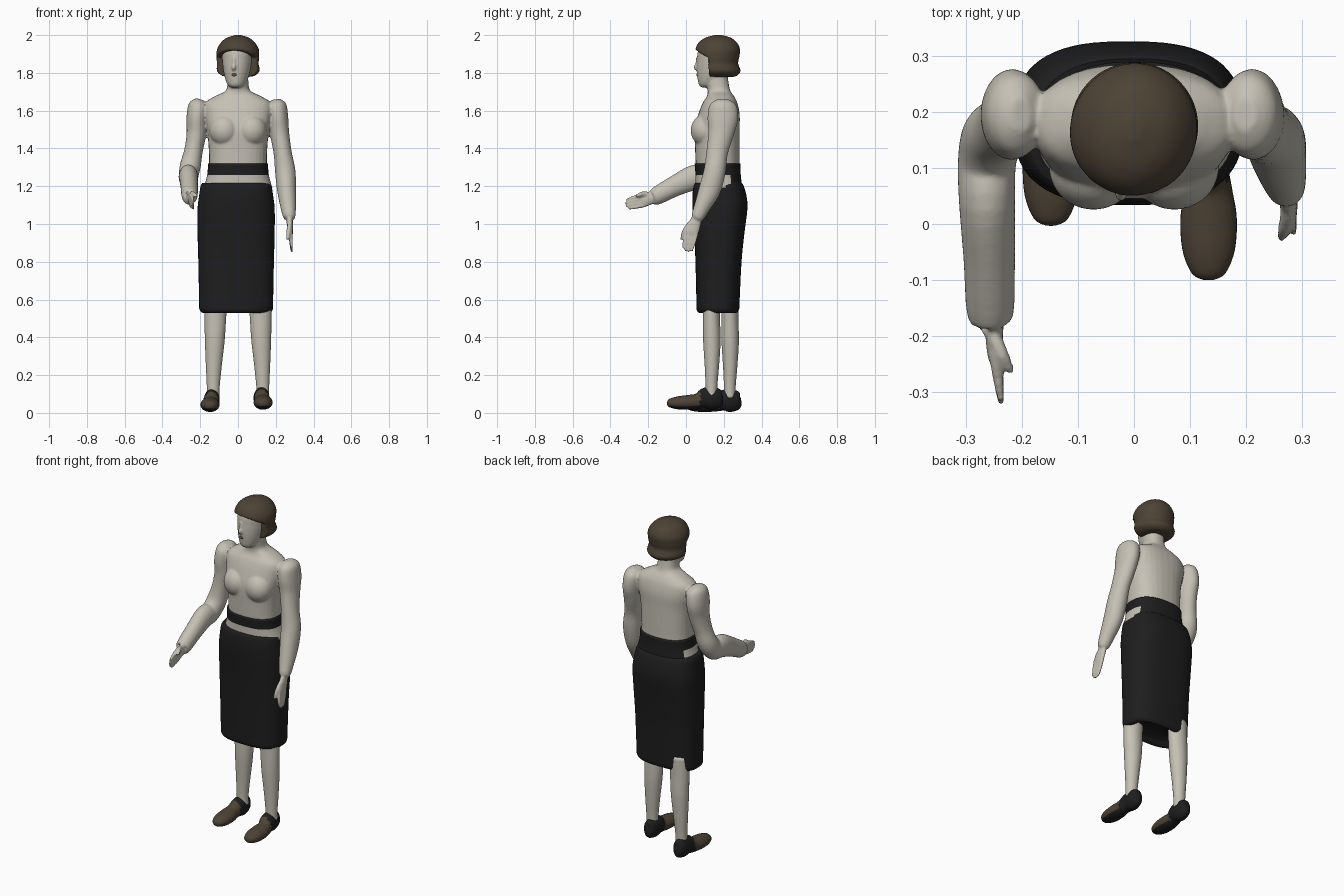
import bpy, bmesh, math
from mathutils import Vector, Matrix


def material(name, rgb):
    m = bpy.data.materials.new(name)
    m.diffuse_color = (*rgb, 1)
    return m


SKIN = material("pale skin", (0.56, 0.53, 0.46))
BLACK = material("black cloth", (0.013, 0.013, 0.014))
BROWN = material("dark brown", (0.075, 0.056, 0.036))
LIPS = material("dark lips", (0.12, 0.08, 0.065))

# Head is turned slightly to its right
TURN = (Matrix.Translation((0, 0.17, 0)) @ Matrix.Rotation(math.radians(-11), 4, 'Z')
        @ Matrix.Translation((0, -0.17, 0)))


def smooth_rings(rings, steps):
    """Catmull-Rom interpolation between key rings."""
    out = []
    n = len(rings)
    for i in range(n - 1):
        p = [rings[max(0, min(n - 1, i + k))] for k in (-1, 0, 1, 2)]
        for s in range(steps):
            t = s / steps
            out.append([0.5 * (2 * b + (c - a) * t + (2 * a - 5 * b + 4 * c - d) * t * t
                        + (3 * b - a - 3 * c + d) * t ** 3) for a, b, c, d in zip(*p)])
    out.append(list(rings[-1]))
    return out


def tube(bm, rings, n=32, power=2.0, steps=4, level=False, mat=None):
    """Capped loft through rings (x, y, z, half width, half depth)."""
    rings = smooth_rings(rings, steps)
    loops = []
    for i, r in enumerate(rings):
        c = Vector(r[:3])
        t = Vector((0, 0, 1))
        if not level:
            t = (Vector(rings[min(i + 1, len(rings) - 1)][:3])
                 - Vector(rings[max(i - 1, 0)][:3])).normalized()
        u = (Vector((1, 0, 0)) - t * t.x).normalized()
        v = t.cross(u)
        loop = []
        for k in range(n):
            a = 2 * math.pi * k / n
            ca, sa = math.cos(a), math.sin(a)
            co = (c + u * r[3] * math.copysign(abs(ca) ** (2 / power), ca)
                  + v * r[4] * math.copysign(abs(sa) ** (2 / power), sa))
            loop.append(bm.verts.new(mat @ co if mat else co))
        loops.append(loop)
    for a, b in zip(loops, loops[1:]):
        for k in range(n):
            j = (k + 1) % n
            bm.faces.new((a[k], a[j], b[j], b[k]))
    bm.faces.new(loops[0][::-1])
    bm.faces.new(loops[-1])


def stack(bm, rows, cx=0.0, **kw):
    """Upright loft from rows (z, half width, front y, back y)."""
    tube(bm, [(cx, (f + b) / 2, z, w, (b - f) / 2) for z, w, f, b in rows], level=True, **kw)


def ball(bm, centre, radii, mat=Matrix()):
    bmesh.ops.create_uvsphere(bm, u_segments=24, v_segments=16, radius=1,
                              matrix=mat @ Matrix.Translation(centre) @ Matrix.Diagonal((*radii, 1)))


def finish(name, bm, mats, rule=None, blend=False):
    bmesh.ops.recalc_face_normals(bm, faces=bm.faces)
    for f in bm.faces:
        f.smooth = True
        if rule:
            f.material_index = rule(f.calc_center_median())
    me = bpy.data.meshes.new(name)
    bm.to_mesh(me)
    bm.free()
    for m in mats:
        me.materials.append(m)
    ob = bpy.data.objects.new(name, me)
    bpy.context.collection.objects.link(ob)
    if blend:
        r = ob.modifiers.new("blend", 'REMESH')
        r.mode = 'VOXEL'
        r.voxel_size = 0.006
        r.use_smooth_shade = True
        s = ob.modifiers.new("soften", 'SMOOTH')
        s.factor = 0.5
        s.iterations = 4
    return ob


def hand(bm, wrist, knuckle, tip, thumb):
    w, k, t = Vector(wrist), Vector(knuckle), Vector(tip)
    d = (k - w).normalized()
    side = d.cross(Vector((1, 0, 0))).normalized()
    m = (w + k) / 2
    tube(bm, [(*w, .017, .026), (*m, .016, .036), (*k, .013, .039), (*(k + d * .012), .007, .03)], n=20)
    for i in range(4):
        o = (i - 1.5) / 1.5
        a = k + side * .029 * o - d * .01
        b = t + side * .024 * o - d * .014 * abs(o)
        tube(bm, [(*a, .011, .011), (*((a + b) / 2), .010, .010), (*b, .006, .006)], n=12)
    a = m + side * .022
    b = Vector(thumb)
    tube(bm, [(*a, .014, .016), (*((a + b) / 2 + side * .008), .012, .013), (*b, .007, .007)], n=12)


# Upper body: torso, bust, neck, arms, hands and head blended together
bm = bmesh.new()
stack(bm, [(1.15, .17, .06, .29), (1.3, .154, .052, .284), (1.4, .155, .048, .284),
           (1.5, .164, .045, .284), (1.58, .178, .065, .284), (1.64, .175, .088, .272),
           (1.675, .125, .11, .255), (1.705, .066, .115, .235), (1.75, .055, .105, .225),
           (1.8, .055, .11, .22)], power=2.4)
for s in (-1, 1):
    ball(bm, (s * .072, .102, 1.495), (.08, .077, .085))
tube(bm, [(-.2, .195, 1.66, .02, .03), (-.208, .195, 1.63, .052, .07), (-.218, .195, 1.56, .055, .081),
          (-.22, .188, 1.48, .052, .068), (-.235, .173, 1.39, .049, .057), (-.252, .155, 1.31, .055, .058),
          (-.262, .11, 1.255, .052, .062), (-.262, .04, 1.245, .05, .066), (-.258, -.06, 1.2, .046, .055),
          (-.256, -.162, 1.145, .041, .046), (-.255, -.174, 1.14, .02, .03)])
hand(bm, (-.25, -.16, 1.145), (-.248, -.235, 1.125), (-.236, -.325, 1.1), (-.218, -.265, 1.145))
tube(bm, [(.198, .195, 1.66, .02, .03), (.203, .195, 1.63, .052, .07), (.212, .195, 1.56, .054, .081),
          (.22, .185, 1.48, .051, .068), (.236, .165, 1.38, .048, .057), (.25, .152, 1.28, .054, .058),
          (.257, .125, 1.18, .05, .058), (.266, .085, 1.09, .041, .043), (.272, .06, 1.035, .031, .033),
          (.272, .055, 1.025, .015, .018)])
hand(bm, (.272, .06, 1.035), (.278, .025, .95), (.285, .002, .85), (.262, -.025, .915))
stack(bm, [(1.722, .02, .085, .12), (1.735, .042, .068, .15), (1.77, .06, .06, .2), (1.82, .073, .056, .235),
           (1.87, .08, .058, .25), (1.92, .08, .064, .25), (1.96, .05, .1, .22)], mat=TURN)
ball(bm, (0, .058, 1.83), (.013, .02, .02), TURN)
ball(bm, (0, .06, 1.855), (.009, .012, .035), TURN)
finish("upper_body", bm, [SKIN], blend=True)

# Lips
bm = bmesh.new()
ball(bm, (0, .058, 1.79), (.014, .005, .008), TURN)
finish("lips", bm, [LIPS])

# Bobbed hair: the front below the fringe is pressed back to show the face
bm = bmesh.new()
stack(bm, [(1.778, .045, .12, .24), (1.785, .085, .085, .27), (1.81, .112, .065, .288), (1.85, .11, .055, .276),
           (1.885, .113, .048, .282), (1.925, .11, .05, .286), (1.96, .09, .066, .27), (1.985, .06, .1, .24),
           (2.0, .015, .15, .19)], n=64, steps=6)
for v in bm.verts:
    if v.co.z < 1.925:
        drop = 1.925 - v.co.z
        v.co.y = max(v.co.y, .05 + min(.09, drop * 2.0))
bm.transform(TURN)
finish("hair", bm, [BROWN])

# Waistband: a belt, closed at the back, with bare skin below it in front
bm = bmesh.new()
stack(bm, [(1.19, .182, .05, .298), (1.26, .163, .05, .29), (1.32, .159, .046, .289)],
      n=64, power=2.5, cx=0)
finish("waistband", bm, [BLACK, SKIN], rule=lambda c: int(c.z < 1.259 and c.y < .235))

# Pencil skirt
bm = bmesh.new()
stack(bm, [(.555, .13, .1, .24), (.53, .17, .075, .262), (.545, .193, .057, .28), (.6, .196, .055, .284),
           (.8, .2, .05, .294), (.95, .204, .044, .309), (1.08, .204, .035, .325), (1.15, .196, .034, .32),
           (1.2, .188, .04, .306), (1.218, .178, .05, .295)], cx=-.01, n=64, power=2.7)
finish("skirt", bm, [BLACK])

# Legs and shoes, the left one a step ahead
for name, s, y, lift in (("left", 1, .135, 0), ("right", -1, .232, -.012)):
    bm = bmesh.new()
    tube(bm, [(s * .115, y, .62, .06, .045), (s * .12, y, .5, .057, .045), (s * .123, y + .002, .38, .052, .046),
              (s * .128, y + .002, .25, .042, .038), (s * .131, y, .14, .034, .031), (s * .131, y, .08, .034, .031)],
         level=True)
    finish(name + "_leg", bm, [SKIN])

    bm = bmesh.new()
    x, o = s * .133 - (.015 if s < 0 else 0), y - .135
    rows = [(-.1, .052, .008, .008), (-.088, .052, .03, .022), (-.045, .053, .047, .034), (.015, .056, .05, .039),
            (.065, .062, .041, .042), (.105, .077, .042, .057), (.15, .076, .041, .059), (.182, .07, .03, .045),
            (.196, .07, .01, .015)]
    tube(bm, [(x - s * .008 * (d > .08), d + o, z + lift, a, b) for d, z, a, b in rows])
    finish(name + "_shoe", bm, [BLACK, BROWN],
           rule=lambda c: int(c.y - o < .075 and c.z - lift > .036))
